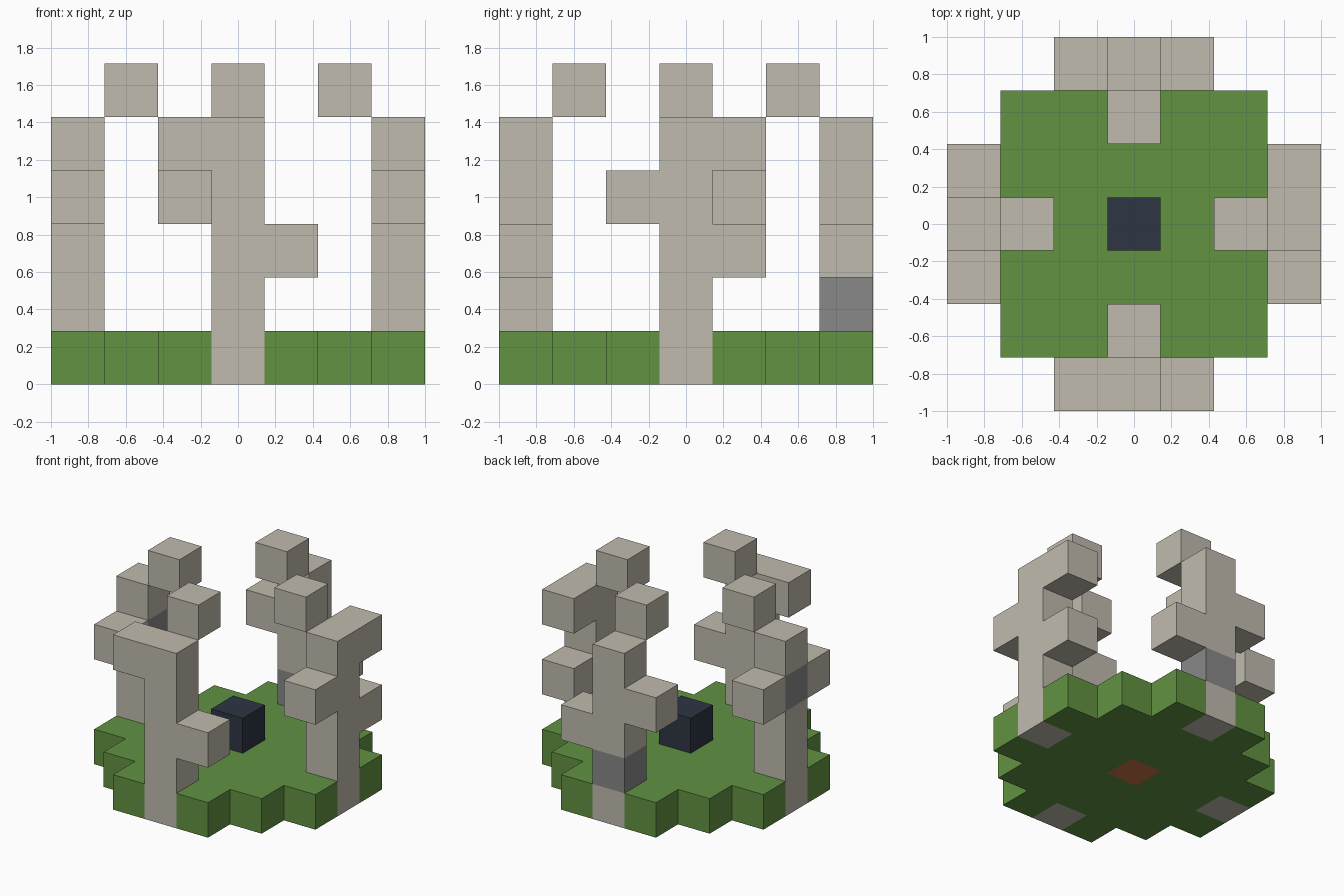
import bpy
import bmesh
from mathutils import Vector

cube = bpy.data.objects.get("Cube")
if cube:
    bpy.data.objects.remove(cube, do_unlink=True)

UNIT = 2 / 7  # edge length of one block


def material(name, rgb):
    """Flat material from 0-255 sRGB values."""
    lin = [((c / 255 + 0.055) / 1.055) ** 2.4 for c in rgb] + [1]
    mat = bpy.data.materials.new(name)
    mat.use_nodes = True
    mat.diffuse_color = lin
    bsdf = mat.node_tree.nodes["Principled BSDF"]
    bsdf.inputs["Base Color"].default_value = lin
    bsdf.inputs["Roughness"].default_value = 0.9
    return mat


GREEN = material("grass green", (98, 146, 66))
STONE = material("pale stone", (192, 187, 174))
GREY = material("grey stone", (137, 137, 137))
NAVY = material("dark navy", (45, 53, 68))
RUST = material("rust brown", (200, 116, 68))


def column(x, y, skip=()):
    return [(x, y, z) for z in range(5) if z not in skip]


# Stepped round base without its centre and pillar feet
feet = {(0, 0), (0, 3), (0, -3), (3, 0), (-3, 0)}
span = range(-3, 4)
base = [(x, y, 0) for x in span for y in span
        if abs(x) + abs(y) <= 4 and (x, y) not in feet]

# Each part is a set of grid blocks in one colour
parts = {
    "grass_base": (GREEN, base),
    "core_foot": (RUST, [(0, 0, 0)]),
    "core_block": (NAVY, [(0, 0, 1)]),
    "front_pillar": (STONE, column(0, -3) + [(-1, -3, 4), (1, -3, 2)]),
    "back_pillar": (STONE, column(0, 3, skip=[1]) + [(-1, 3, 3), (1, 3, 2)]),
    "back_pillar_grey_block": (GREY, [(0, 3, 1)]),
    "left_pillar": (STONE, column(3, 0) + [(3, 1, 4), (3, 1, 2), (3, -1, 3)]),
    "right_pillar": (STONE, column(-3, 0, skip=[3]) + [(-3, 1, 3), (-3, -1, 3)]),
    "right_pillar_grey_block": (GREY, [(-3, 0, 3)]),
    "front_floating_block": (STONE, [(0, -2, 5)]),
    "back_floating_block": (STONE, [(0, 2, 5)]),
    "left_floating_block": (STONE, [(2, 0, 5)]),
    "right_floating_block": (STONE, [(-2, 0, 5)]),
}
occupied = {cell for _, cells in parts.values() for cell in cells}


def build(name, mat, cells):
    """Join blocks into one mesh, keeping only the exposed faces."""
    bm = bmesh.new()
    for cell in cells:
        centre = Vector(cell) + Vector((0, 0, 0.5))
        for axis in range(3):
            for sign in (-1, 1):
                n = Vector((0, 0, 0))
                n[axis] = sign
                if tuple(int(c) for c in Vector(cell) + n) in occupied:
                    continue
                u = Vector((0, 0, 0))
                u[(axis + 1) % 3] = 0.5
                v = n.cross(u)
                mid = centre + n * 0.5
                corners = (mid - u - v, mid + u - v, mid + u + v, mid - u + v)
                bm.faces.new([bm.verts.new(p * UNIT) for p in corners])
    bmesh.ops.remove_doubles(bm, verts=bm.verts, dist=0.001)
    mesh = bpy.data.meshes.new(name)
    bm.to_mesh(mesh)
    bm.free()
    mesh.materials.append(mat)
    bpy.context.collection.objects.link(bpy.data.objects.new(name, mesh))


for part, (mat, cells) in parts.items():
    build(part, mat, cells)
